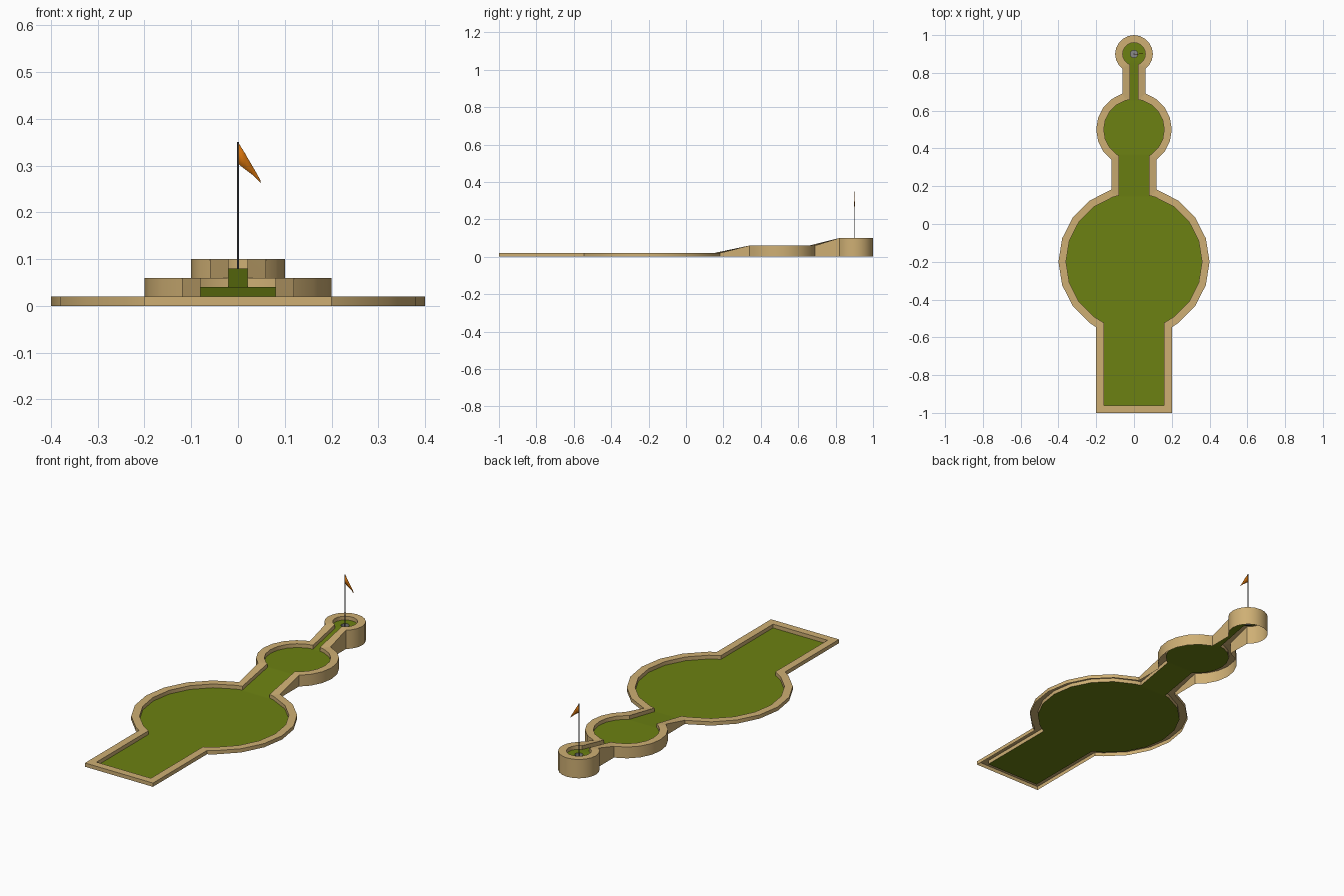
import bpy, bmesh, math

if "Cube" in bpy.data.objects:
    bpy.data.objects.remove(bpy.data.objects["Cube"])


def material(name, rgb):
    m = bpy.data.materials.new(name)
    m.diffuse_color = (*rgb, 1)
    m.use_nodes = True
    m.node_tree.nodes["Principled BSDF"].inputs["Base Color"].default_value = m.diffuse_color
    return m


WOOD = material("tan_wood", (0.62, 0.43, 0.175))
GREEN = material("turf_green", (0.15, 0.22, 0.006))
ORANGE = material("flag_orange", (0.62, 0.16, 0.004))
DARK = material("pole_grey", (0.09, 0.09, 0.09))
GREY = material("cup_grey", (0.25, 0.25, 0.25))


def finish(bm, name, mat, smooth=True):
    bmesh.ops.remove_doubles(bm, verts=bm.verts[:], dist=1e-5)
    me = bpy.data.meshes.new(name)
    bm.to_mesh(me)
    bm.free()
    me.materials.append(mat)
    ob = bpy.data.objects.new(name, me)
    bpy.context.collection.objects.link(ob)
    if smooth:
        bpy.ops.object.select_all(action='DESELECT')
        bpy.context.view_layer.objects.active = ob
        ob.select_set(True)
        bpy.ops.object.shade_smooth_by_angle(angle=math.radians(30))
    return ob


# rooms of the lane: centre y, radius, entry half width, exit half width, wall top
ROOMS = [(-0.2, 0.4, 0.2, 0.12, 0.02),
         (0.5, 0.2, 0.12, 0.06, 0.06),
         (0.9, 0.1, 0.06, 0.0, 0.10)]


def half_outline(inset):
    """Right half of the lane outline, front to back, as (x, y, wall top)."""
    pts = [(0.2 - inset, -1 + inset, 0.02)]
    for cy, r, w0, w1, h in ROOMS:
        r -= inset
        a0 = -math.acos((w0 - inset) / r)
        a1 = math.acos(max(w1 - inset, 0) / r)
        steps = [min(max(math.radians(18 * k), a0), a1) for k in range(-5, 6)]
        for a in [a0] + steps + [a1]:
            pts.append((r * math.cos(a), cy + r * math.sin(a), h))
    return pts


def mirrored(pts):
    return [(-x, y, z) for x, y, z in pts]


outer, inner = half_outline(0), half_outline(0.04)
outer_loop = outer + mirrored(outer)[::-1]
inner_loop = inner + mirrored(inner)[::-1]

# wooden border: outer wall, top and inner wall, open underneath
bm = bmesh.new()
levels = [[(x, y, 0) for x, y, z in outer_loop], outer_loop, inner_loop,
          [(x, y, z - 0.02) for x, y, z in inner_loop]]
rings = [[bm.verts.new(p) for p in level] for level in levels]
n = len(outer_loop)
for a, b in zip(rings, rings[1:]):
    for i in range(n):
        j = (i + 1) % n
        bm.faces.new((a[i], a[j], b[j], b[i]))
finish(bm, "border_wall", WOOD)

# turf: strips across the lane, then a ring around the hole
HOLE_R, HOLE_Y, HOLE_Z = 0.02, 0.9, 0.08
bm = bmesh.new()
right = [(x, y, z - 0.02) for x, y, z in inner]
left = mirrored(right)
R = [bm.verts.new(p) for p in right]
L = [bm.verts.new(p) for p in left]
s = len(R) - 13
for i in range(s):
    bm.faces.new((R[i], R[i + 1], L[i + 1], L[i]))
arc = [math.radians(-90 + 15 * j) for j in range(13)]
hole = [(HOLE_R * math.cos(a), HOLE_Y + HOLE_R * math.sin(a), HOLE_Z) for a in arc]
HR = [bm.verts.new(p) for p in hole]
HL = [bm.verts.new(p) for p in mirrored(hole)]
bm.faces.new((R[s], HR[0], L[s]))
for j in range(12):
    bm.faces.new((R[s + j], R[s + j + 1], HR[j + 1], HR[j]))
    bm.faces.new((L[s + j + 1], L[s + j], HL[j], HL[j + 1]))
finish(bm, "turf", GREEN)

# cup sunk into the hole
bm = bmesh.new()
ring_pts = [[(HOLE_R * math.cos(k * math.tau / 24), HOLE_Y + HOLE_R * math.sin(k * math.tau / 24), z)
             for k in range(24)] for z in (HOLE_Z, HOLE_Z - 0.02)]
top, bottom = [[bm.verts.new(p) for p in ring] for ring in ring_pts]
for k in range(24):
    m = (k + 1) % 24
    bm.faces.new((top[k], top[m], bottom[m], bottom[k]))
bm.faces.new(bottom)
finish(bm, "hole_cup", GREY)

# flag pole
bpy.ops.mesh.primitive_cylinder_add(vertices=10, radius=0.002, depth=0.29,
                                    location=(0, HOLE_Y, 0.205))
pole = bpy.context.object
pole.name = "flag_pole"
pole.data.materials.append(DARK)
bpy.ops.object.shade_smooth_by_angle()

# drooping pennant: columns of (x, y offset, lower z, upper z)
bm = bmesh.new()
cols = [(0.0, 0.0, 0.304, 0.35), (0.015, -0.002, 0.292, 0.326),
        (0.03, 0.001, 0.281, 0.300), (0.04, 0.002, 0.272, 0.283),
        (0.048, 0.0, 0.263, 0.268)]
pairs = [(bm.verts.new((x, HOLE_Y + d, lo)), bm.verts.new((x, HOLE_Y + d, hi)))
         for x, d, lo, hi in cols]
for (a, b), (c, d) in zip(pairs, pairs[1:]):
    bm.faces.new((a, c, d, b))
flag = finish(bm, "flag", ORANGE)
solid = flag.modifiers.new("thickness", 'SOLIDIFY')
solid.thickness = 0.002
solid.offset = 0
